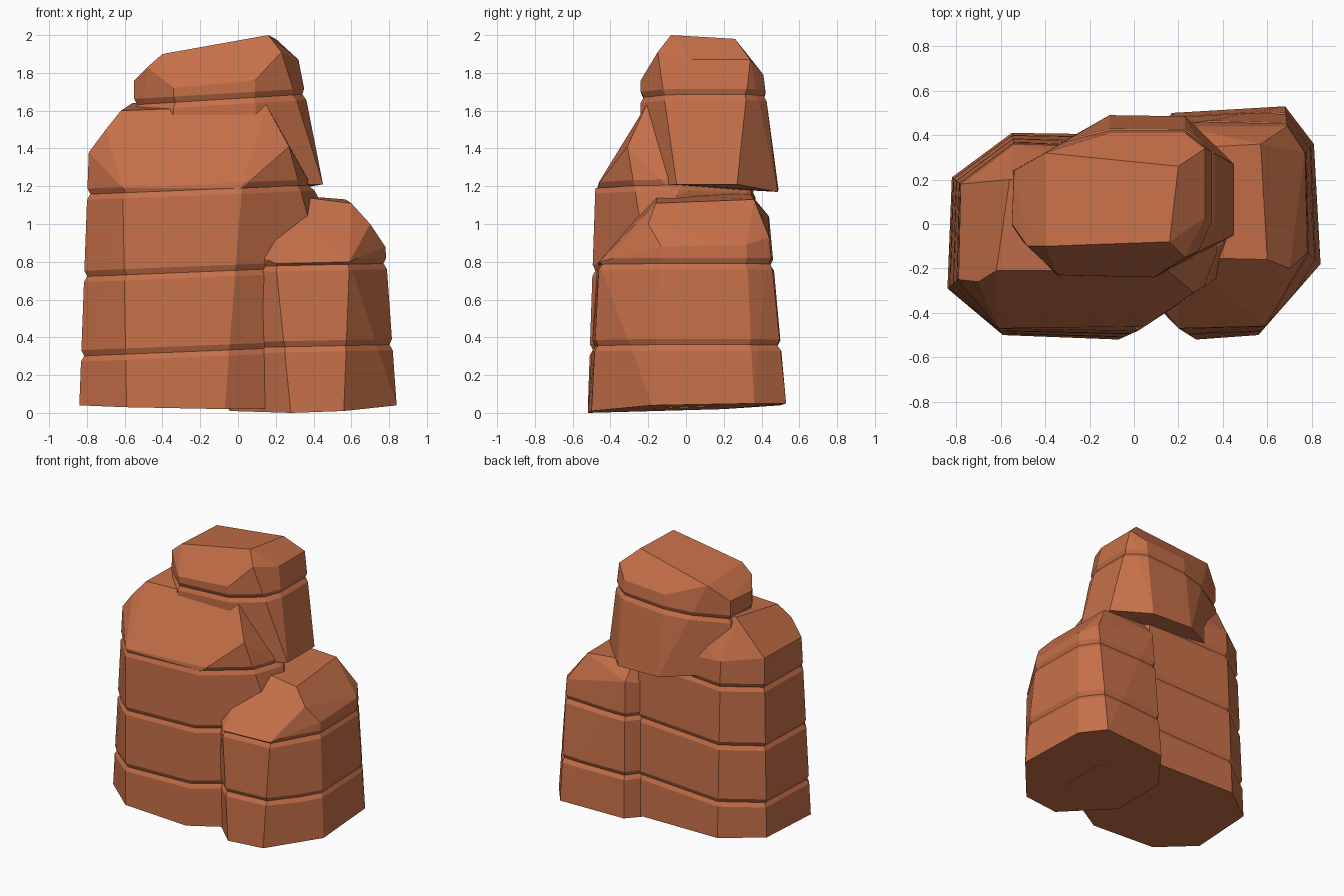
import bpy
import bmesh
from math import radians
from mathutils import Vector

cube = bpy.data.objects.get("Cube")
if cube:
    bpy.data.objects.remove(cube, do_unlink=True)

clay = bpy.data.materials.new("red clay rock")
clay.use_nodes = True
colour = (0.56, 0.16, 0.065, 1)
clay.diffuse_color = colour
clay.node_tree.nodes["Principled BSDF"].inputs["Base Color"].default_value = colour


def carve_groove(bm, height, tilt, half=0.03, depth=0.017):
    """Cut a shallow V-shaped strata line around the rock."""
    normal = Vector((-tilt, 0, 1)).normalized()
    for offset in (-half, half, 0):
        geom = bm.verts[:] + bm.edges[:] + bm.faces[:]
        cut = bmesh.ops.bisect_plane(bm, geom=geom, dist=1e-5, plane_no=normal,
                                     plane_co=(0, 0, height + offset))
    ring = [v for v in cut["geom_cut"] if isinstance(v, bmesh.types.BMVert)]
    middle = sum((v.co for v in ring), Vector()) / len(ring)
    for v in ring:
        inward = middle - v.co
        inward.z = 0
        v.co += inward.normalized() * depth


def rock(name, rings, grooves, tilt):
    """Hull of base, shoulder and cap rings, with strata grooves."""
    bm = bmesh.new()
    for ring in rings:
        for point in ring:
            bm.verts.new(point)
    hull = bmesh.ops.convex_hull(bm, input=bm.verts[:])
    loose = {v for v in hull["geom_interior"] + hull["geom_unused"]
             if isinstance(v, bmesh.types.BMVert)}
    bmesh.ops.delete(bm, geom=list(loose), context="VERTS")
    bmesh.ops.dissolve_limit(bm, angle_limit=radians(4),
                             verts=bm.verts[:], edges=bm.edges[:])
    for height in grooves:
        carve_groove(bm, height, tilt)
    bmesh.ops.recalc_face_normals(bm, faces=bm.faces[:])
    mesh = bpy.data.meshes.new(name)
    bm.to_mesh(mesh)
    bm.free()
    mesh.materials.append(clay)
    obj = bpy.data.objects.new(name, mesh)
    bpy.context.collection.objects.link(obj)


# Tall main boulder
rock("main_boulder", [
    [(-.84, -.29, .04), (-.59, -.5, .03), (-.07, -.52, .02), (.44, -.22, .02),
     (.44, .1, .03), (.15, .4, .04), (-.55, .41, .05), (-.82, .21, .05)],
    [(-.79, -.25, 1.38), (-.61, -.47, 1.19), (.02, -.48, 1.19), (.27, -.31, 1.41),
     (.38, -.24, 1), (.42, -.05, 1.15), (.15, .34, 1.3), (-.54, .36, 1.36),
     (-.78, .18, 1.38)],
    [(-.7, -.26, 1.5), (-.62, -.21, 1.6), (.15, -.21, 1.63), (.1, .2, 1.63),
     (-.56, .2, 1.64)],
], (.335, .755, 1.19), .04)

# Low side boulder
rock("side_boulder", [
    [(.28, -.52, 0), (.56, -.5, .01), (.84, -.18, .04), (.81, .36, .05),
     (.68, .53, .05), (.17, .5, .04), (-.05, .2, .02), (-.04, -.22, .01)],
    [(.2, -.47, .79), (.59, -.46, .8), (.78, -.13, .88), (.77, .32, .89),
     (.69, .44, .93), (.2, .44, 1.04), (.02, .2, .98), (.02, -.25, .88)],
    [(.7, -.2, 1), (.2, -.15, 1.16), (.6, -.16, 1.11), (.57, .36, 1.13),
     (.2, .34, 1.16)],
], (.345, .775), .02)

# Perched top boulder
rock("top_boulder", [
    [(-.55, -.03, 1.23), (-.35, -.235, 1.22), (.1, -.24, 1.21), (.45, -.05, 1.21),
     (.45, .27, 1.21), (.23, .485, 1.17), (-.11, .49, 1.18), (-.55, .24, 1.22)],
    [(-.55, 0, 1.76), (-.34, -.23, 1.72), (.09, -.24, 1.76), (.23, -.15, 1.91),
     (.23, .41, 1.79), (-.11, .41, 1.77), (-.54, .24, 1.77)],
    [(-.48, -.1, 1.83), (-.4, -.1, 1.9), (.16, -.08, 2), (.32, .03, 1.87),
     (.32, .34, 1.87), (.2, .26, 1.98), (-.4, .32, 1.88)],
], (1.665,), .06)
